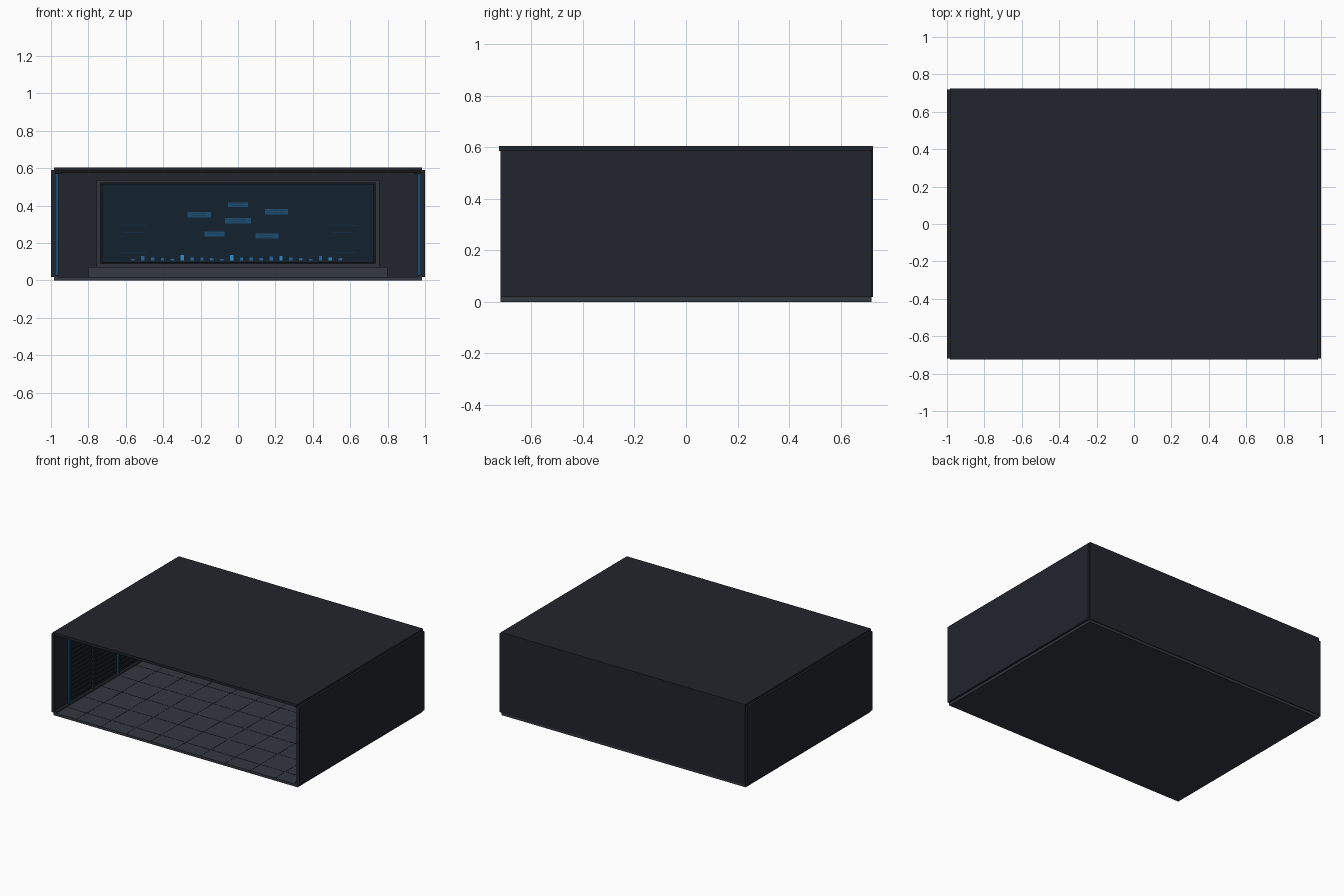
import bpy, bmesh


def mat(name, rgb):
    m = bpy.data.materials.new(name)
    m.diffuse_color = (*rgb, 1)
    return m


WALL = mat("wall_paint", (0.016, 0.018, 0.026))
FLOOR = mat("floor_grey", (0.033, 0.040, 0.052))
DARK = mat("dark_panel", (0.008, 0.009, 0.012))
TRIM = mat("trim_grey", (0.030, 0.034, 0.040))
SCREEN = mat("screen_navy", (0.006, 0.016, 0.028))
LINE = mat("screen_line", (0.008, 0.035, 0.07))
BLUE = mat("panel_blue", (0.012, 0.075, 0.17))
GLOW = mat("glow_blue", (0.03, 0.27, 0.62))


def boxes(name, items, material):
    """One object from boxes given as (x0, x1, y0, y1, z0, z1)."""
    bm = bmesh.new()
    for x0, x1, y0, y1, z0, z1 in items:
        vs = bmesh.ops.create_cube(bm, size=1)["verts"]
        for v in vs:
            v.co.x = x1 if v.co.x > 0 else x0
            v.co.y = y1 if v.co.y > 0 else y0
            v.co.z = z1 if v.co.z > 0 else z0
    me = bpy.data.meshes.new(name)
    bm.to_mesh(me)
    bm.free()
    me.materials.append(material)
    ob = bpy.data.objects.new(name, me)
    bpy.context.collection.objects.link(ob)
    return ob


def mirrored(items):
    return items + [(-b[1], -b[0], *b[2:]) for b in items]


# room shell, open at the front
boxes("floor_slab", [(-0.985, 0.985, -0.72, 0.72, 0, 0.018)], FLOOR)
boxes("roof_slab", [(-0.985, 0.985, -0.725, 0.725, 0.586, 0.605)], WALL)
boxes("side_walls", mirrored([(0.975, 1.0, -0.72, 0.72, 0.018, 0.59)]), WALL)
boxes("back_wall", [(-0.985, 0.985, 0.70, 0.725, 0.018, 0.588)], WALL)

# floor tile seams
seams = [(-0.965, 0.965, y - 0.0015, y + 0.0015, 0.017, 0.019)
         for y in [-0.6 + 0.2 * i for i in range(7)]]
seams += [(x - 0.0015, x + 0.0015, -0.72, 0.70, 0.017, 0.019)
          for x in [-0.8 + 0.2 * i for i in range(9)]]
boxes("floor_seams", seams, DARK)

# ceiling edge trim and slim cross strips
boxes("ceiling_trim", mirrored([(0.945, 0.975, -0.70, 0.70, 0.568, 0.586)]), DARK)
boxes("ceiling_strips", [(-0.945, 0.945, y - 0.012, y + 0.012, 0.574, 0.586)
                         for y in (-0.56, -0.28, 0, 0.28, 0.56)], DARK)

# ribbed wall panels with posts and light strips between them
edges = [-0.56, -0.28, 0, 0.28, 0.56]
panels, slats = [], []
for y in edges[:-1]:
    panels.append((0.969, 0.976, y + 0.015, y + 0.265, 0.05, 0.55))
    slats += [(0.964, 0.970, y + 0.02, y + 0.26, 0.07 + 0.032 * k, 0.085 + 0.032 * k)
              for k in range(15)]
boxes("wall_panels", mirrored(panels), DARK)
boxes("wall_slats", mirrored(slats), WALL)
boxes("wall_posts", mirrored([(0.963, 0.976, y - 0.006, y + 0.006, 0.03, 0.57)
                              for y in (-0.28, 0.28)]), TRIM)
boxes("wall_light_strips", mirrored([(0.961, 0.976, y - 0.007, y + 0.007, 0.03, 0.57)
                                     for y in (-0.56, 0, 0.56)]), BLUE)
boxes("skirting", mirrored([(0.962, 0.976, -0.72, 0.70, 0.018, 0.03)]), TRIM)

# low stage in front of the screen
boxes("stage", [(-0.80, 0.80, 0.46, 0.70, 0.018, 0.072)], FLOOR)

# large screen with stepped frame
boxes("screen_frame", mirrored([(0.735, 0.757, 0.655, 0.70, 0.072, 0.537)])
      + [(-0.735, 0.735, 0.655, 0.70, 0.520, 0.537),
         (-0.735, 0.735, 0.655, 0.70, 0.072, 0.092)], TRIM)
boxes("screen_bezel", mirrored([(0.725, 0.735, 0.665, 0.70, 0.092, 0.520)])
      + [(-0.725, 0.725, 0.665, 0.70, 0.512, 0.520),
         (-0.725, 0.725, 0.665, 0.70, 0.092, 0.099)], DARK)
boxes("screen", [(-0.725, 0.725, 0.675, 0.70, 0.099, 0.512)], SCREEN)

# floating window panels on the screen
windows = [(0, .405, .107, .024), (-.208, .352, .125, .030), (.206, .367, .125, .030),
           (0, .319, .14, .030), (-.125, .248, .107, .026), (.155, .237, .123, .026)]
boxes("screen_windows", [(x - w / 2, x + w / 2, 0.668, 0.676, z - h / 2, z + h / 2)
                         for x, z, w, h in windows], BLUE)
boxes("window_text_lines", [(x - w * .35, x + w * .3, 0.667, 0.669, z + d, z + d + .002)
                            for x, z, w, h in windows for d in (-.006, .004)], LINE)

# thin data lines at both sides of the screen
boxes("screen_lines", mirrored([(0.49, 0.635, 0.672, 0.676, 0.294, 0.297),
                                (0.50, 0.615, 0.672, 0.676, 0.254, 0.257),
                                (0.49, 0.635, 0.672, 0.676, 0.150, 0.153)]), LINE)

# bar graph along the lower edge
bars = [8, 24, 16, 11, 6, 29, 16, 16, 11, 6, 27, 16, 16, 11, 21, 24, 14, 11, 6, 24, 16, 11]
low, high = [], []
for i, h in enumerate(bars):
    x = -0.562 + 0.0528 * i
    (high if i % 5 == 0 and h > 10 else low).append(
        (x - .009, x + .009, 0.668, 0.676, 0.108, 0.108 + h / 1000))
boxes("graph_bars", low, mat("bar_blue", (0.02, 0.13, 0.34)))
boxes("graph_bars_bright", high, GLOW)
